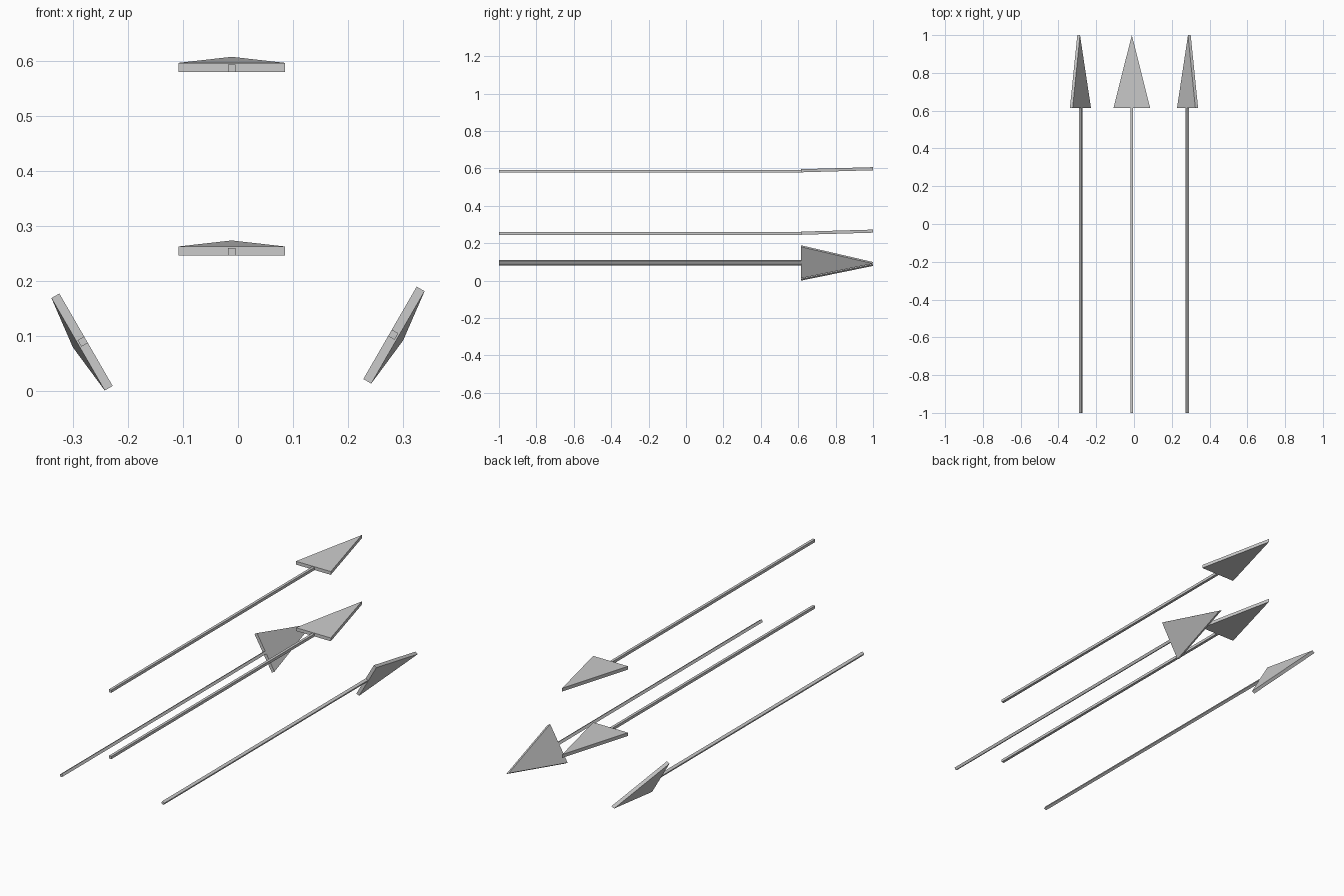
import bpy
import math
from mathutils import Matrix

if "Cube" in bpy.data.objects:
    bpy.data.objects.remove(bpy.data.objects["Cube"])

HALF_W = 0.097      # half width of arrow head
HALF_T = 0.0083     # half thickness of arrow head
RISE = 0.011        # the tip of the head bends up a little
NECK, TIP, TAIL = 0.615, 1.0, -1.0
ROD = 0.0068        # half width of the square shaft


def add_mesh(name, verts, faces, matrix):
    me = bpy.data.meshes.new(name)
    me.from_pydata(verts, [], faces)
    ob = bpy.data.objects.new(name, me)
    ob.matrix_world = matrix
    bpy.context.collection.objects.link(ob)
    return ob


def arrow(label, x, z, roll):
    matrix = Matrix.Translation((x, 0, z)) @ Matrix.Rotation(math.radians(roll), 4, 'Y')

    # flat triangular head
    verts = []
    for t in (-HALF_T, HALF_T):
        verts += [(-HALF_W, NECK, t), (HALF_W, NECK, t), (0, TIP, t + RISE)]
    add_mesh(label + "_arrow_head", verts,
             [(2, 1, 0), (3, 4, 5), (0, 1, 4, 3), (1, 2, 5, 4), (2, 0, 3, 5)], matrix)

    # square shaft, sitting flush with the underside of the head
    drop = ROD - HALF_T
    verts = [(sx * ROD, y, sz * ROD + drop) for y in (TAIL, NECK + 0.003)
             for sx, sz in ((-1, -1), (1, -1), (1, 1), (-1, 1))]
    faces = [(0, 1, 2, 3), (7, 6, 5, 4)]
    faces += [(i, i + 4, (i + 1) % 4 + 4, (i + 1) % 4) for i in range(4)]
    add_mesh(label + "_arrow_shaft", verts, faces, matrix)


# two level arrows, and two side arrows rolled outwards by a third of a turn
arrow("top", -0.0115, 0.5876, 0)
arrow("middle", -0.0115, 0.2538, 0)
arrow("right", 0.2835, 0.1010, 120)
arrow("left", -0.2835, 0.0885, -120)
